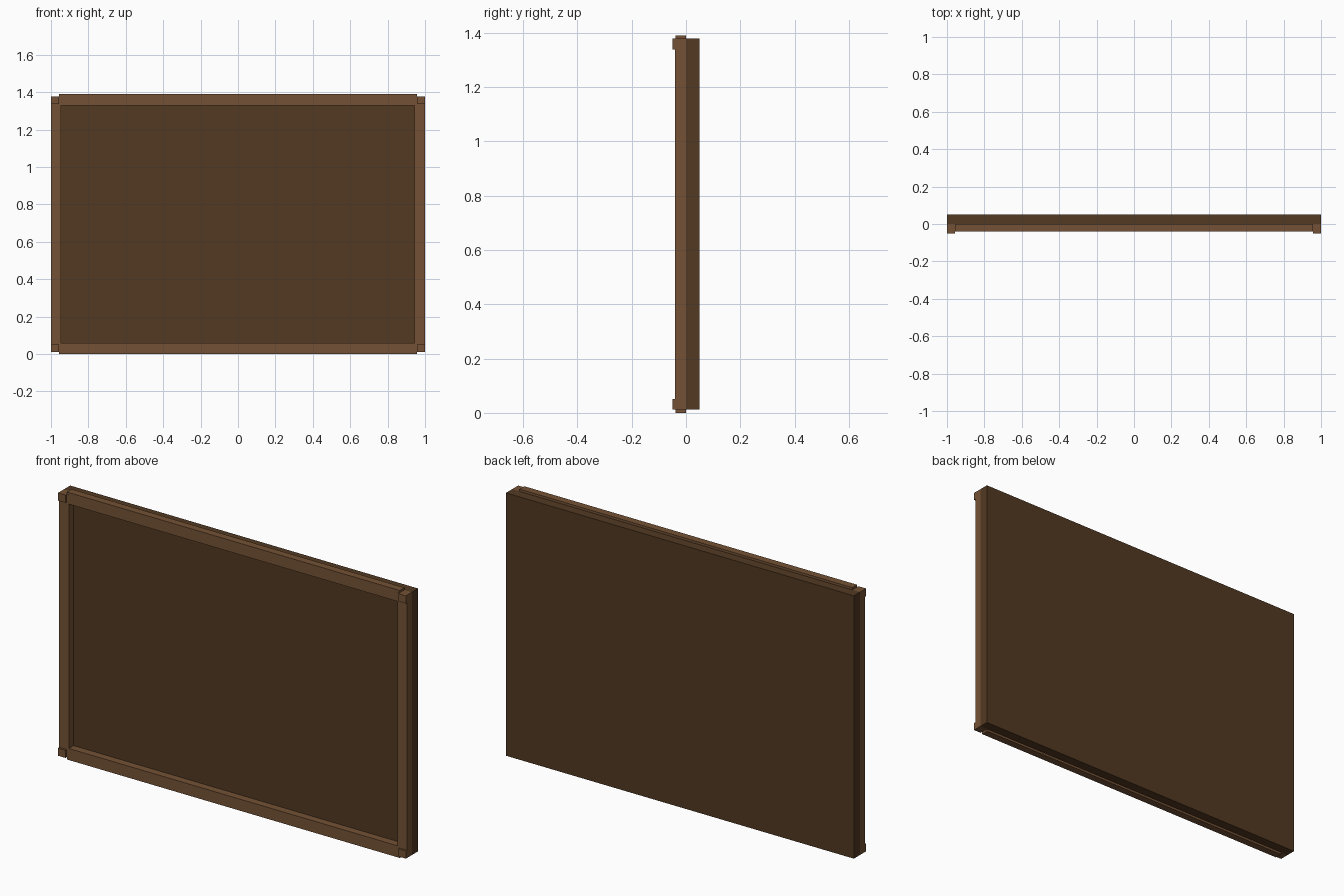
import bpy

cube = bpy.data.objects.get("Cube")
if cube:
    bpy.data.objects.remove(cube, do_unlink=True)


def material(name, color):
    mat = bpy.data.materials.new(name)
    mat.use_nodes = True
    mat.diffuse_color = color
    mat.node_tree.nodes["Principled BSDF"].inputs["Base Color"].default_value = color
    return mat


def box(name, x, y, z, mat):
    """Box spanning the (low, high) pairs x, y and z."""
    spans = (x, y, z)
    bpy.ops.mesh.primitive_cube_add(size=1, location=[(a + b) / 2 for a, b in spans])
    obj = bpy.context.object
    obj.name = name
    obj.scale = [b - a for a, b in spans]
    bpy.ops.object.transform_apply(location=False, rotation=False, scale=True)
    obj.data.materials.append(mat)
    return obj


frame_wood = material("warm brown wood", (0.175, 0.083, 0.035, 1))
panel_wood = material("dark brown wood", (0.084, 0.041, 0.016, 1))

HEIGHT = 1.39
LOW, HIGH = 0.012, 1.378

# Backing panel
box("back_panel", (-1, 1), (0, 0.05), (LOW, HIGH), panel_wood)

# Rails, slightly taller than the panel
for name, z in (("bottom", (0, 0.06)), ("top", (HEIGHT - 0.06, HEIGHT))):
    box(name + "_rail", (-0.957, 0.957), (-0.039, 0), z, frame_wood)

# Side stiles and corner blocks
for side, s in (("left", 1), ("right", -1)):
    box(side + "_stile", sorted((s * 0.945, s)), (-0.04, 0), (LOW, HIGH), frame_wood)
    for end, z in (("bottom", (LOW, LOW + 0.04)), ("top", (HIGH - 0.04, HIGH))):
        box(f"{end}_{side}_corner_block", sorted((s * 0.957, s)), (-0.05, -0.04), z, frame_wood)
